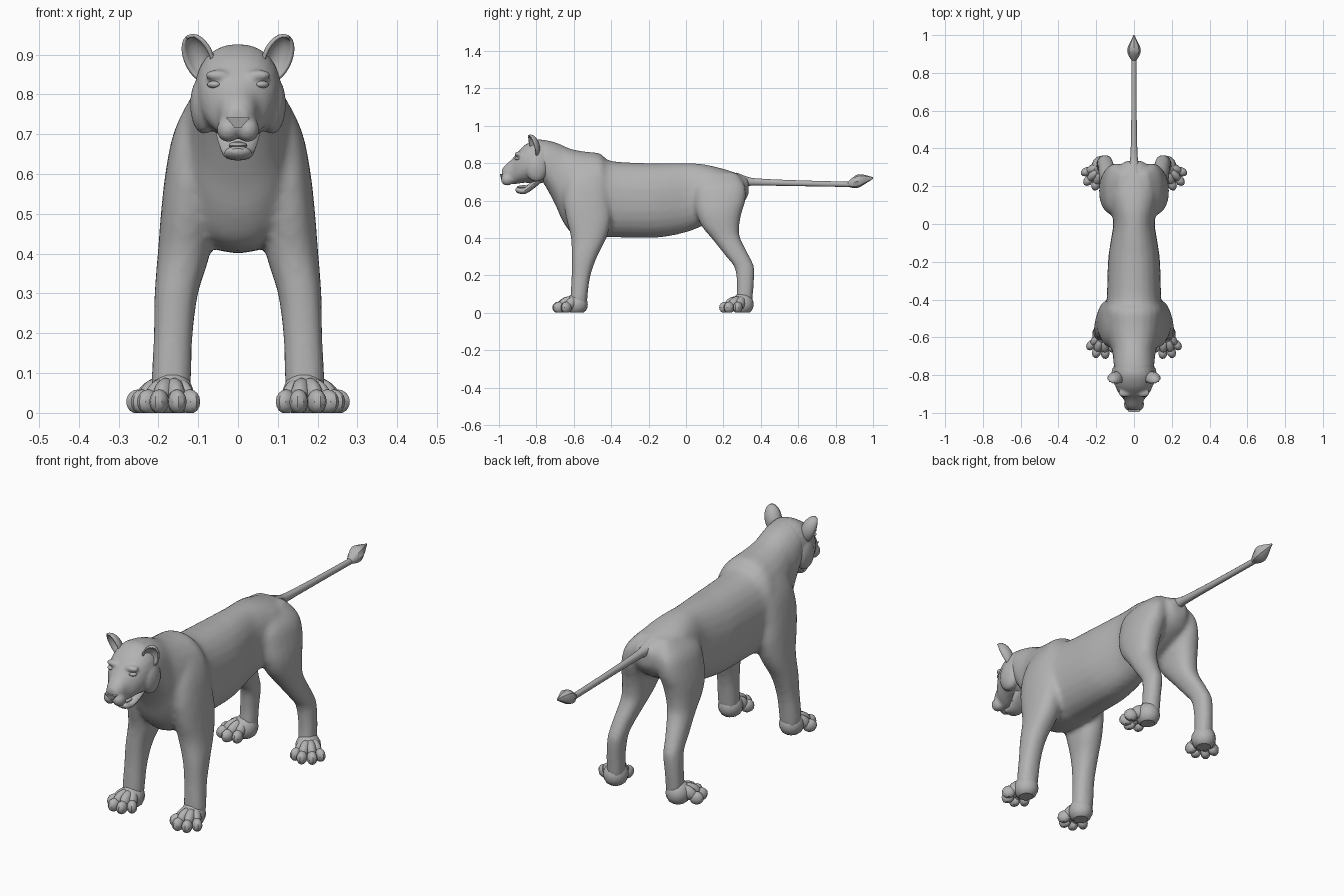
import bpy, bmesh, math
from mathutils import Vector, Matrix

if "Cube" in bpy.data.objects:
    bpy.data.objects.remove(bpy.data.objects["Cube"])

fur = bpy.data.materials.new("grey fur")
fur.diffuse_color = (0.45, 0.45, 0.45, 1)
fur.use_nodes = True
fur.node_tree.nodes["Principled BSDF"].inputs["Base Color"].default_value = fur.diffuse_color


def spline(rows, steps):
    """Smoothly interpolate a list of section tuples."""
    out = []
    for i in range(len(rows) - 1):
        p = [rows[max(i - 1, 0)], rows[i], rows[i + 1], rows[min(i + 2, len(rows) - 1)]]
        for s in range(steps):
            t = s / steps
            out.append([0.5 * (2 * b + (c - a) * t + (2 * a - 5 * b + 4 * c - d) * t * t
                               + (3 * b - a - 3 * c + d) * t ** 3) for a, b, c, d in zip(*p)])
    return out + [list(rows[-1])]


def skin(bm, rings):
    """Bridge rings of points and cap both ends."""
    vs = [[bm.verts.new(p) for p in r] for r in rings]
    n = len(vs[0])
    for a, b in zip(vs, vs[1:]):
        for i in range(n):
            bm.faces.new((a[i], a[(i + 1) % n], b[(i + 1) % n], b[i]))
    bm.faces.new(vs[0])
    bm.faces.new(vs[-1])


def oval(n, e):
    for i in range(n):
        c, s = math.cos(2 * math.pi * i / n), math.sin(2 * math.pi * i / n)
        yield math.copysign(abs(c) ** (2 / e), c), math.copysign(abs(s) ** (2 / e), s)


def loft_y(bm, rows, n=24, e=2.2, steps=4):
    """Sections along y: (y, top, bottom, half width)."""
    skin(bm, [[(w * c, y, (t + b) / 2 + (t - b) / 2 * s) for c, s in oval(n, e)]
              for y, t, b, w in spline(rows, steps)])


def loft_z(bm, rows, side, n=20, e=2.3, steps=4):
    """Sections along z: (z, inner x, outer x, front y, back y)."""
    skin(bm, [[(side * ((x0 + x1) / 2 + (x1 - x0) / 2 * c), (y0 + y1) / 2 + (y1 - y0) / 2 * s, z)
               for c, s in oval(n, e)] for z, x0, x1, y0, y1 in spline(rows, steps)])


def ball(bm, loc, size, rot=None, u=14, v=10):
    m = Matrix.Translation(loc) @ (rot or Matrix()) @ Matrix.Diagonal((*size, 1))
    return bmesh.ops.create_uvsphere(bm, u_segments=u, v_segments=v, radius=1, matrix=m)["verts"]


def finish(bm, name, angle=40):
    bmesh.ops.recalc_face_normals(bm, faces=bm.faces)
    me = bpy.data.meshes.new(name)
    bm.to_mesh(me)
    bm.free()
    ob = bpy.data.objects.new(name, me)
    bpy.context.collection.objects.link(ob)
    me.materials.append(fur)
    bpy.ops.object.select_all(action='DESELECT')
    ob.select_set(True)
    bpy.context.view_layer.objects.active = ob
    bpy.ops.object.shade_smooth_by_angle(angle=math.radians(angle))
    return ob


def fuse(ob, voxel, smooth):
    """Melt overlapping volumes into one continuous skin."""
    r = ob.modifiers.new("fuse", 'REMESH')
    r.mode, r.voxel_size, r.use_smooth_shade = 'VOXEL', voxel, True
    s = ob.modifiers.new("relax", 'SMOOTH')
    s.factor, s.iterations = 0.5, smooth


# Torso with neck, shoulders, haunches and legs
bm = bmesh.new()
loft_y(bm, [(-.80, .925, .74, .085), (-.76, .925, .69, .105), (-.70, .912, .58, .112),
            (-.66, .895, .49, .12), (-.61, .875, .425, .14), (-.54, .862, .405, .155),
            (-.46, .852, .40, .16), (-.40, .812, .403, .145), (-.2, .80, .40, .138),
            (-.1, .80, .408, .125), (0, .80, .43, .11), (.08, .796, .46, .12),
            (.16, .78, .50, .13), (.24, .757, .54, .115), (.30, .735, .58, .085),
            (.335, .715, .63, .04)])
for side in (-1, 1):
    loft_z(bm, [(.83, .03, .08, -.57, -.47), (.78, .03, .125, -.61, -.44), (.70, .04, .163, -.645, -.415),
                (.6, .05, .183, -.655, -.405), (.5, .06, .194, -.64, -.40), (.4, .07, .202, -.615, -.425),
                (.3, .10, .21, -.612, -.475), (.2, .113, .212, -.612, -.51),
                (.1, .117, .217, -.617, -.525), (.04, .12, .215, -.62, -.53)], side)
    loft_z(bm, [(.75, .02, .08, .10, .27), (.68, .03, .145, .05, .315), (.6, .03, .172, .045, .318),
                (.53, .04, .184, .055, .297), (.46, .055, .184, .085, .285), (.40, .07, .182, .135, .29),
                (.30, .10, .188, .215, .34), (.24, .11, .192, .26, .365), (.15, .118, .198, .272, .362),
                (.08, .12, .20, .268, .357), (.04, .12, .20, .265, .352)], side)
fuse(finish(bm, "body"), .012, 6)

# Head: skull, brow, cheeks, muzzle and nose bridge
bm = bmesh.new()
loft_y(bm, [(-.985, .765, .72, .022), (-.965, .79, .70, .04), (-.93, .822, .688, .054),
            (-.90, .858, .69, .078), (-.86, .898, .695, .098), (-.80, .926, .69, .108),
            (-.74, .92, .70, .10)])
for side in (-1, 1):
    ball(bm, (side * .024, -.955, .712), (.03, .035, .032))
    ball(bm, (side * .05, -.895, .848), (.034, .022, .014))
    ball(bm, (side * .085, -.80, .775), (.036, .06, .075))
fuse(finish(bm, "head"), .007, 4)

# Nose tip
bm = bmesh.new()
skin(bm, [[(-.03, y, .742), (.03, y, .742), (.008, y + .006, .716), (-.008, y + .006, .716)]
          for y in (-.995, -.965)])
finish(bm, "nose")

# Lower jaw hanging slightly open, with tongue
bm = bmesh.new()
loft_y(bm, [(-.912, .664, .652, .018), (-.90, .67, .64, .032), (-.87, .668, .634, .037),
            (-.84, .69, .645, .045), (-.80, .73, .675, .055), (-.77, .76, .70, .05)], n=16, steps=3)
finish(bm, "lower_jaw")
bm = bmesh.new()
ball(bm, (0, -.865, .672), (.024, .04, .01))
finish(bm, "tongue")

for side, word in ((-1, "right"), (1, "left")):
    # Cupped ear opening forward
    bm = bmesh.new()
    rot = Matrix.Rotation(side * .35, 4, 'Z') @ Matrix.Rotation(.35, 4, 'X') @ Matrix.Rotation(side * .25, 4, 'Y')
    vs = ball(bm, (side * .1, -.822, .89), (.036, .036, .062), rot, 16, 12)
    axis = rot.to_3x3() @ Vector((0, -1, 0))
    centre = Vector((side * .1, -.822, .89))
    bmesh.ops.delete(bm, geom=[v for v in vs if (v.co - centre).dot(axis) > .004], context='VERTS')
    ear = finish(bm, word + "_ear")
    s = ear.modifiers.new("thickness", 'SOLIDIFY')
    s.thickness, s.offset = .008, 0

    # Eye
    bm = bmesh.new()
    ball(bm, (side * .061, -.903, .825), (.018, .012, .009), Matrix.Rotation(side * .5, 4, 'Z'))
    finish(bm, word + "_eye")

    # Paws: a pad and four faceted toes fanned about the ankle
    for name, ax, ay, turn in (("front", .166, -.575, .08), ("hind", .17, .312, .5)):
        bm = bmesh.new()
        ball(bm, (side * ax, ay - .01, .045), (.056, .06, .06))
        for k, (spread, reach) in enumerate(((-.62, .088), (-.2, .108), (.22, .108), (.66, .088))):
            a = side * (turn + spread)
            d = Vector((math.sin(a), -math.cos(a), 0))
            base = Vector((side * ax, ay, 0))
            turn_m = Matrix.Rotation(a, 4, 'Z')
            tilt = turn_m @ Matrix.Rotation(.4, 4, 'X')
            ball(bm, base + d * (reach - .045) + Vector((0, 0, .052)), (.025, .052, .033), tilt, 10, 8)
            ball(bm, base + d * reach + Vector((0, 0, .028)), (.024, .033, .031), turn_m, 10, 8)
        for v in bm.verts:
            v.co.z = max(v.co.z, .003 if abs(v.co.x) > 1 else 0)
        finish(bm, word + "_" + name + "_paw", 35)

# Tail and its tuft
bm = bmesh.new()
loft_y(bm, [(.27, .75, .66, .04), (.32, .73, .675, .026), (.38, .718, .68, .018),
            (.6, .708, .677, .014), (.89, .70, .672, .013)], n=12, steps=3)
finish(bm, "tail")
bm = bmesh.new()
loft_y(bm, [(.865, .70, .675, .012), (.89, .722, .668, .028), (.92, .74, .668, .036),
            (.95, .738, .684, .027), (.975, .732, .70, .014), (1.0, .724, .716, .003)], n=8, steps=2)
finish(bm, "tail_tuft")
